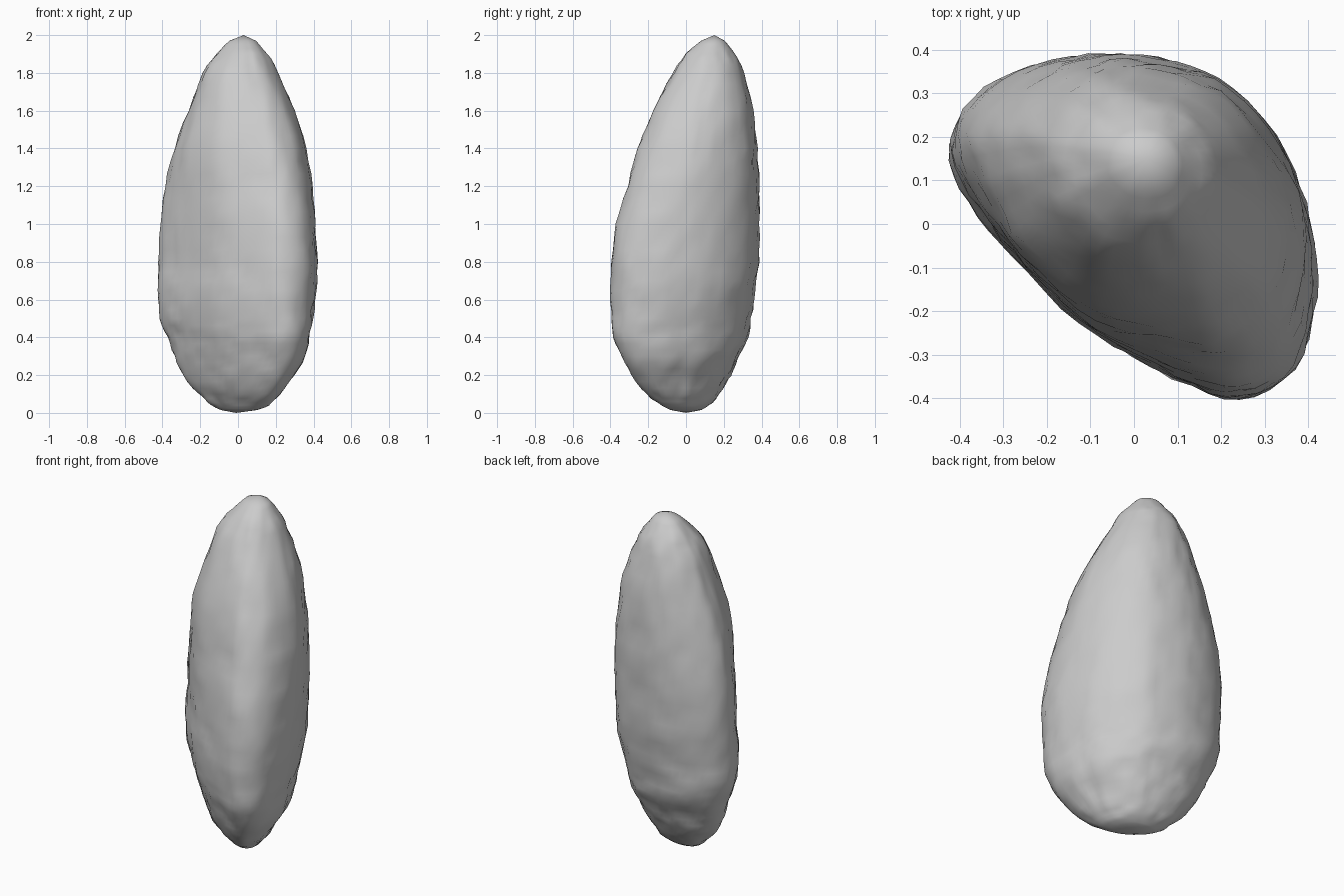
import bpy, bmesh, math
from mathutils import Vector, noise

if "Cube" in bpy.data.objects:
    bpy.data.objects.remove(bpy.data.objects["Cube"])

# Plan outline of the stone at its widest (x, y)
OUTLINE = [(0.41, 0), (0.375, 0.115), (0.305, 0.235), (0.205, 0.33), (0.1, 0.37), (-0.03, 0.395),
           (-0.15, 0.39), (-0.28, 0.355), (-0.375, 0.295), (-0.425, 0.2), (-0.4, 0.1), (-0.33, 0),
           (-0.24, -0.105), (-0.12, -0.22), (0, -0.3), (0.14, -0.37), (0.25, -0.4),
           (0.35, -0.36), (0.405, -0.26), (0.425, -0.12)]

# Levels: z, x min, x max, y min, y max
LEVELS = [(0.015, -0.09, 0.1, -0.08, 0.08), (0.04, -0.14, 0.165, -0.13, 0.12),
          (0.1, -0.21, 0.225, -0.21, 0.175), (0.2, -0.29, 0.295, -0.29, 0.235),
          (0.3, -0.335, 0.355, -0.34, 0.28), (0.4, -0.375, 0.38, -0.385, 0.325),
          (0.5, -0.415, 0.395, -0.395, 0.345), (0.65, -0.425, 0.415, -0.40, 0.365),
          (0.8, -0.42, 0.42, -0.395, 0.383), (1.0, -0.41, 0.41, -0.37, 0.39),
          (1.2, -0.38, 0.39, -0.31, 0.388), (1.4, -0.335, 0.355, -0.25, 0.375),
          (1.6, -0.26, 0.30, -0.17, 0.355), (1.8, -0.185, 0.21, -0.07, 0.305),
          (1.9, -0.115, 0.155, 0.0, 0.26), (1.97, -0.045, 0.095, 0.08, 0.205)]


def catmull(p, q, r, s, t):
    return 0.5 * (2 * q + (r - p) * t + (2 * p - 5 * q + 4 * r - s) * t * t
                  + (3 * q - p - 3 * r + s) * t ** 3)


def resample(pts, steps, closed):
    n = len(pts)
    get = (lambda i: pts[i % n]) if closed else (lambda i: pts[max(0, min(n - 1, i))])
    out = [catmull(*(get(i + k) for k in (-1, 0, 1, 2)), j / steps)
           for i in range(n if closed else n - 1) for j in range(steps)]
    return out if closed else out + [pts[-1]]


def section(level):
    # Slanted oval, narrower near the foot and rounder towards the tip
    z, x0, x1, y0, y1 = level
    t = max(0, min(1, (z - 0.9) / 0.9)) * 0.85
    squash = 0.14 * max(0, 1 - z / 0.6) ** 0.5
    pts = []
    for x, y in OUTLINE:
        a = Vector((x / 0.425, y / 0.4))
        a -= Vector((1, 1)) * (a.x + a.y) / 2 * squash
        pts.append(a.lerp(a.normalized(), t))
    lo = [min(p[i] for p in pts) for i in (0, 1)]
    hi = [max(p[i] for p in pts) for i in (0, 1)]
    ring = [Vector((x0 + (x1 - x0) * (p.x - lo[0]) / (hi[0] - lo[0]),
                    y0 + (y1 - y0) * (p.y - lo[1]) / (hi[1] - lo[1]), z)) for p in pts]
    return resample(ring, 3, True)


# Stone body: rings lofted from foot to tip
columns = [resample(list(c), 3, False) for c in zip(*map(section, LEVELS))]
rings = list(zip(*columns))
bm = bmesh.new()
rows = [[bm.verts.new(p) for p in ring] for ring in rings]
n = len(rows[0])
for a, b in zip(rows, rows[1:]):
    for i in range(n):
        j = (i + 1) % n
        bm.faces.new((a[i], a[j], b[j], b[i]))
foot = bm.verts.new((-0.01, 0, 0))
tip = bm.verts.new((0.03, 0.15, 2))
for i in range(n):
    j = (i + 1) % n
    bm.faces.new((foot, rows[0][j], rows[0][i]))
    bm.faces.new((tip, rows[-1][i], rows[-1][j]))

# Rough weathered surface
bm.normal_update()
moves = [(v, v.normal * (0.005 * noise.noise(v.co * 8) + 0.009 * noise.noise(v.co * 17)))
         for v in bm.verts if v not in (foot, tip) and 0.05 < v.co.z < 1.95]
for v, d in moves:
    v.co += d
for f in bm.faces:
    f.smooth = True
mesh = bpy.data.meshes.new("standing_stone")
bm.to_mesh(mesh)
bm.free()
bpy.context.collection.objects.link(bpy.data.objects.new("standing_stone", mesh))
